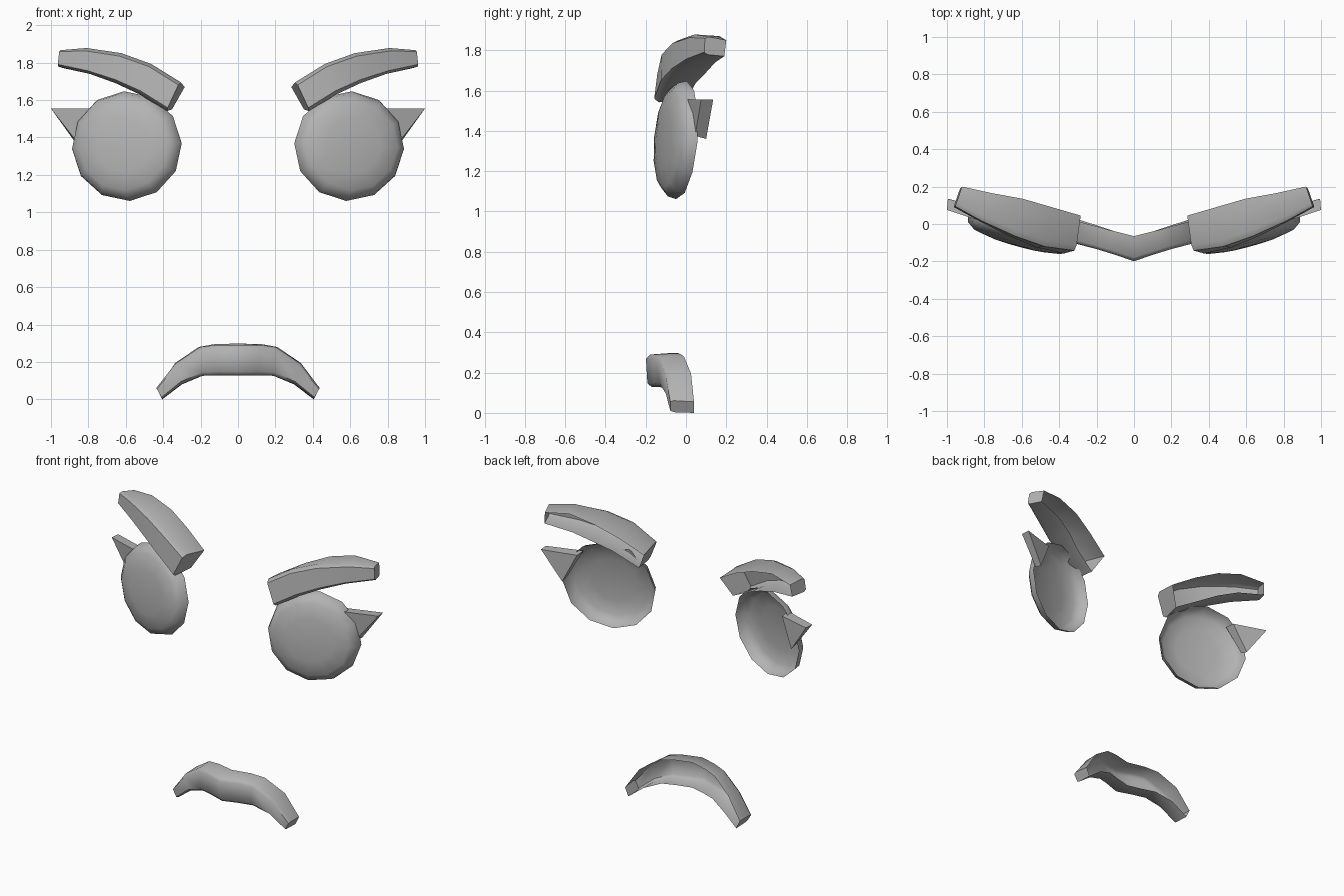
import bpy, bmesh, math
from mathutils import Vector

if "Cube" in bpy.data.objects:
    bpy.data.objects.remove(bpy.data.objects["Cube"])

grey = bpy.data.materials.new("grey")
grey.diffuse_color = (0.45, 0.45, 0.45, 1)
grey.use_nodes = True
grey.node_tree.nodes["Principled BSDF"].inputs["Base Color"].default_value = grey.diffuse_color


def finish(name, bm, angle=50, recalc=True):
    """Turn a bmesh into a shaded object."""
    bmesh.ops.remove_doubles(bm, verts=bm.verts, dist=0.0005)
    if recalc:
        bmesh.ops.recalc_face_normals(bm, faces=bm.faces)
    mesh = bpy.data.meshes.new(name)
    bm.to_mesh(mesh)
    bm.free()
    mesh.materials.append(grey)
    ob = bpy.data.objects.new(name, mesh)
    bpy.context.collection.objects.link(ob)
    bpy.ops.object.select_all(action='DESELECT')
    ob.select_set(True)
    bpy.context.view_layer.objects.active = ob
    bpy.ops.object.shade_smooth_by_angle(angle=math.radians(angle))
    return ob


def flip(p, side):
    return Vector((p[0] * side, p[1], p[2]))


def shell(name, stations, side=1, caps=(0, -1)):
    """Loft an open-backed strip; each station is back top, front top, front bottom, back bottom."""
    bm = bmesh.new()
    rows = []
    for st in stations:
        bt, ft, fb, bb = [flip(p, side) for p in st]
        pts = [bt, ft.lerp(bt, .16), ft.lerp(fb, .12), fb.lerp(ft, .12), fb.lerp(bb, .16), bb]
        rows.append([bm.verts.new(p) for p in pts])
    for a, b in zip(rows, rows[1:]):
        for i in range(5):
            bm.faces.new((a[i], a[i + 1], b[i + 1], b[i]))
    for c in caps:
        bm.faces.new(rows[c])
    return finish(name, bm)


def eye(name, side):
    """Twelve-sided shallow dome, open at the back, turned slightly outward."""
    bm = bmesh.new()
    normal = Vector((.26, -.96, .05))
    rings = [(1, 0), (.96, .045), (.82, .075), (.5, .092)]

    def point(r, d, k):
        a = math.radians(87 + 30 * k)
        dx, dz = .2935 * r * math.cos(a), .2935 * r * math.sin(a)
        p = Vector((.594 + dx, -.022 + .27 * dx + .077 * dz, 1.354 + dz))
        return flip(p + normal * d, side)

    rows = [[bm.verts.new(point(r, d, k)) for k in range(12)] for r, d in rings]
    for a, b in zip(rows, rows[1:]):
        for k in range(12):
            n = (k + 1) % 12
            bm.faces.new((a[k], a[n], b[n], b[k]))
    tip = bm.verts.new(point(0, .098, 0))
    for k in range(12):
        bm.faces.new((rows[-1][k], rows[-1][(k + 1) % 12], tip))
    return finish(name, bm, 60)


def lash(name, side):
    """Triangular wedge at the outer corner of the eye."""
    bm = bmesh.new()
    front = [(.77, 0, 1.555), (1, .075, 1.555), (.86, .045, 1.375)]
    back = [(.77, .07, 1.55), (.995, .135, 1.555), (.86, .10, 1.36)]
    f = [bm.verts.new(flip(p, side)) for p in front]
    b = [bm.verts.new(flip(p, side)) for p in back]
    bm.faces.new(f)
    bm.faces.new(b)
    for i in range(3):
        j = (i + 1) % 3
        bm.faces.new((f[i], f[j], b[j], b[i]))
    return finish(name, bm, 30)


# Brow sections, inner end to outer end
brow = [
    [(.285, .045, 1.67), (.31, -.14, 1.70), (.385, -.16, 1.54), (.353, .0, 1.55)],
    [(.44, .09, 1.76), (.47, -.12, 1.80), (.53, -.125, 1.63), (.52, .05, 1.64)],
    [(.595, .135, 1.83), (.63, -.065, 1.855), (.66, -.07, 1.69), (.62, .10, 1.69)],
    [(.76, .165, 1.87), (.82, .02, 1.88), (.80, .0, 1.74), (.75, .145, 1.74)],
    [(.92, .20, 1.85), (.955, .095, 1.87), (.965, .09, 1.78), (.93, .19, 1.77)],
]

# Mouth sections, centre to end
mouth = [
    [(0, -.065, .298), (0, -.2, .288), (0, -.19, .128), (0, -.065, .128)],
    [(.12, -.035, .296), (.12, -.16, .29), (.10, -.155, .128), (.10, -.04, .128)],
    [(.21, -.01, .28), (.20, -.135, .28), (.19, -.13, .126), (.19, -.01, .126)],
    [(.335, .025, .195), (.335, -.10, .19), (.30, -.10, .083), (.30, .025, .08)],
    [(.43, .04, .055), (.438, -.078, .062), (.405, -.078, .004), (.405, .04, 0)],
]

# Paired parts
for tag, side in (("right", 1), ("left", -1)):
    eye("eye_" + tag, side)
    lash("lash_" + tag, side)
    shell("brow_" + tag, brow, side)

# Mouth, mirrored about its centre section
mirrored = [[(-x, y, z) for x, y, z in st] for st in reversed(mouth[1:])]
shell("mouth", mirrored + mouth)
